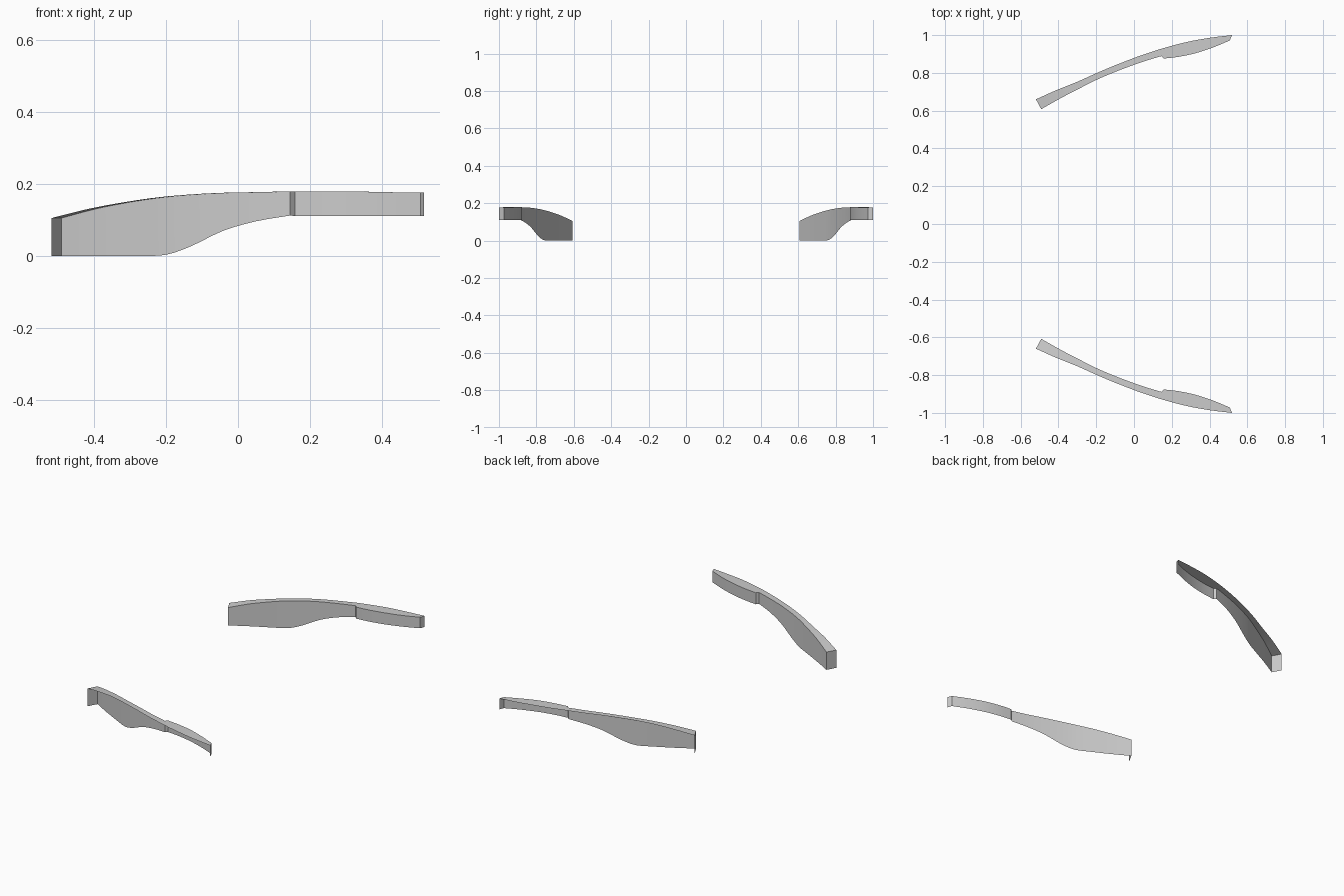
import bpy, bmesh
from mathutils import Vector

if "Cube" in bpy.data.objects:
    bpy.data.objects.remove(bpy.data.objects["Cube"])

# Stations along one arm: outer x, outer y, inner x, inner y, bottom z, top z
ARM = [
    (-0.519, 0.660, -0.491, 0.608, 0.000, 0.105),
    (-0.410, 0.709, -0.390, 0.665, 0.000, 0.132),
    (-0.305, 0.751, -0.290, 0.717, 0.000, 0.151),
    (-0.220, 0.789, -0.205, 0.760, 0.002, 0.163),
    (-0.142, 0.823, -0.130, 0.793, 0.027, 0.170),
    (-0.055, 0.858, -0.043, 0.827, 0.069, 0.175),
    (0.038, 0.893, 0.050, 0.860, 0.096, 0.177),
    (0.132, 0.924, 0.145, 0.889, 0.112, 0.179),
]
TIP = [
    (0.146, 0.928, 0.158, 0.876, 0.111, 0.179),
    (0.220, 0.949, 0.235, 0.885, 0.111, 0.179),
    (0.310, 0.970, 0.325, 0.904, 0.111, 0.179),
    (0.410, 0.987, 0.420, 0.935, 0.111, 0.177),
    (0.518, 1.000, 0.508, 0.972, 0.111, 0.176),
]


def smooth_rows(rows, steps=3):
    """Catmull-Rom interpolation of the station rows."""
    pts = [Vector(r) for r in rows]
    pts = [2 * pts[0] - pts[1]] + pts + [2 * pts[-1] - pts[-2]]
    out = []
    for a, b, c, d in zip(pts, pts[1:], pts[2:], pts[3:]):
        for k in range(steps):
            t = k / steps
            out.append(0.5 * (2 * b + (c - a) * t + (2 * a - 5 * b + 4 * c - d) * t ** 2
                              + (3 * b - a - 3 * c + d) * t ** 3))
    return out + [pts[-2]]


bm = bmesh.new()
rows = smooth_rows(ARM) + smooth_rows(TIP)
rails = []
for xo, yo, xi, yi, zb, zt in rows:
    rails.append([bm.verts.new(p) for p in
                  ((xo, yo, zt), (xi, yi, zt), (xi, yi, max(zb, 0)))])

# Open shell: top strip and inner wall (outer side and underside are open)
for (o, n, b), (o2, n2, b2) in zip(rails, rails[1:]):
    bm.faces.new((o, n, n2, o2))
    bm.faces.new((n, b, b2, n2))

# End caps
for (o, n, b), flip in ((rails[0], False), (rails[-1], True)):
    low = bm.verts.new((o.co.x, o.co.y, b.co.z))
    quad = (o, low, b, n)
    bm.faces.new(quad[::-1] if flip else quad)

mesh = bpy.data.meshes.new("curved_arms")
bm.to_mesh(mesh)
bm.free()
arms = bpy.data.objects.new("curved_arms", mesh)
bpy.context.collection.objects.link(arms)

# Second arm mirrored across y = 0
mirror = arms.modifiers.new("mirror", 'MIRROR')
mirror.use_axis = (False, True, False)

bpy.context.view_layer.objects.active = arms
arms.select_set(True)
bpy.ops.object.shade_smooth_by_angle(angle=0.5)
